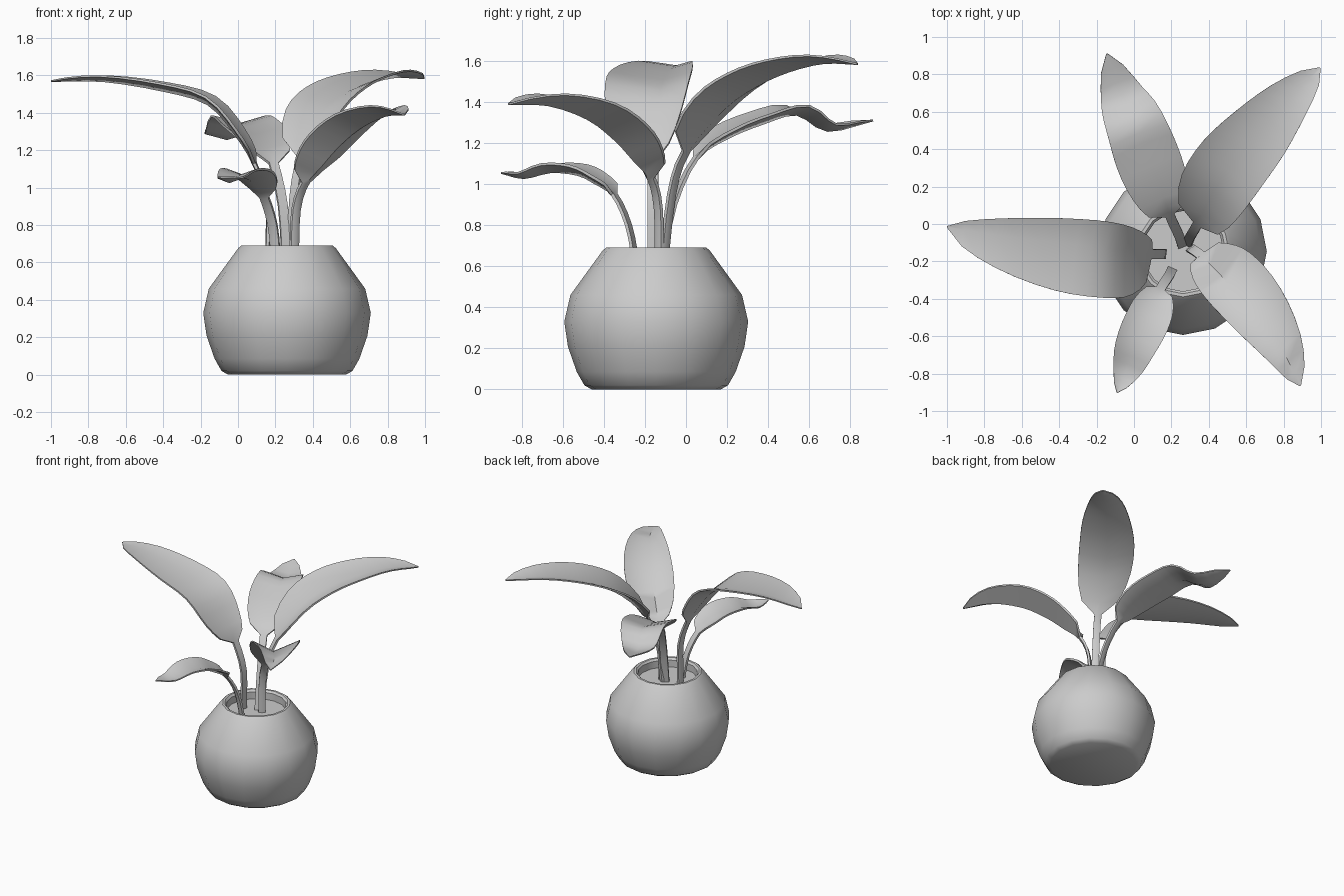
import bpy, bmesh, math
from mathutils import Vector

# Remove the default cube only
default_cube = bpy.data.objects.get("Cube")
if default_cube:
    bpy.data.objects.remove(default_cube, do_unlink=True)

# One plain grey for everything
grey = bpy.data.materials.new("plain_grey")
grey.use_nodes = True
grey_colour = (0.6, 0.6, 0.6, 1)
grey.diffuse_color = grey_colour
grey.node_tree.nodes["Principled BSDF"].inputs["Base Color"].default_value = grey_colour


def finish(bm, name, sharp_angle):
    """Turn a bmesh into a shaded, coloured object."""
    bmesh.ops.recalc_face_normals(bm, faces=bm.faces)
    mesh = bpy.data.meshes.new(name)
    bm.to_mesh(mesh)
    bm.free()
    mesh.materials.append(grey)
    obj = bpy.data.objects.new(name, mesh)
    bpy.context.collection.objects.link(obj)
    bpy.ops.object.select_all(action='DESELECT')
    bpy.context.view_layer.objects.active = obj
    obj.select_set(True)
    bpy.ops.object.shade_smooth_by_angle(angle=math.radians(sharp_angle))
    return obj


def bridge_rings(bm, rings):
    """Join consecutive closed rings with quads and cap both ends."""
    for lower, upper in zip(rings, rings[1:]):
        count = len(lower)
        for i in range(count):
            j = (i + 1) % count
            bm.faces.new((lower[i], lower[j], upper[j], upper[i]))
    bm.faces.new(rings[0])
    bm.faces.new(rings[-1])


def turned(name, centre, profile, sides, sharp_angle):
    """Lathe a (radius, height) profile around a vertical axis."""
    bm = bmesh.new()
    rings = []
    for radius, height in profile:
        ring = []
        for i in range(sides):
            angle = math.tau * i / sides
            ring.append(bm.verts.new((centre[0] + radius * math.cos(angle),
                                      centre[1] + radius * math.sin(angle),
                                      height)))
        rings.append(ring)
    bridge_rings(bm, rings)
    return finish(bm, name, sharp_angle)


def smooth_path(points, steps):
    """Catmull-Rom curve through the given points."""
    pts = [Vector(p) for p in points]
    pts = [pts[0] * 2 - pts[1]] + pts + [pts[-1] * 2 - pts[-2]]
    result = []
    for a, b, c, d in zip(pts, pts[1:], pts[2:], pts[3:]):
        for k in range(steps):
            t = k / steps
            result.append(0.5 * (2 * b + (c - a) * t
                                 + (2 * a - 5 * b + 4 * c - d) * t ** 2
                                 + (3 * b - a - 3 * c + d) * t ** 3))
    result.append(pts[-2])
    return result


def leaf(name, left, right, cup, stem, blade, steps=3):
    """Loft a flattened stem that opens into a cupped, pointed blade.

    left and right are the half widths, cup is how far the rims rise,
    stem and blade are midrib points from the soil to the tip.
    """
    path = smooth_path(stem + blade, steps)
    start = len(stem) * steps
    travelled = [0.0]
    for a, b in zip(path, path[1:]):
        travelled.append(travelled[-1] + (b - a).length)
    blade_length = travelled[-1] - travelled[start]

    # Sideways direction follows the blade's heading
    heading = path[-1] - path[start]
    side = Vector((-heading.y, heading.x, 0)).normalized()

    bm = bmesh.new()
    rings = []
    last = len(path) - 1
    for i, point in enumerate(path):
        tangent = (path[min(i + 1, last)] - path[max(i - 1, 0)]).normalized()
        normal = tangent.cross(side).normalized()
        t = (travelled[i] - travelled[start]) / blade_length
        t = min(max(t, 0.0), 1.0)
        spread = max(math.sin(math.pi * t ** 0.7), 0.0) ** 0.6
        neck = 0.026 if t < 0.5 else 0.004
        rim = normal * (cup * spread)
        thin = normal * (0.004 + 0.004 * (1 - t))
        rib = normal * (0.005 + 0.011 * (1 - t) ** 2)
        left_rim = point + side * max(left * spread, neck) + rim
        right_rim = point - side * max(right * spread, neck) + rim
        section = (left_rim + thin, point + thin, right_rim + thin,
                   right_rim - thin, point - rib, left_rim - thin)
        rings.append([bm.verts.new(p) for p in section])
    bridge_rings(bm, rings)
    return finish(bm, name, 50)


# Round pot with a rolled rim and a hollow neck
pot_centre = (0.262, -0.145)
turned("pot", pot_centre,
       [(0.315, 0), (0.35, 0.02), (0.387, 0.085), (0.43, 0.208),
        (0.448, 0.33), (0.418, 0.46), (0.262, 0.675), (0.245, 0.69),
        (0.228, 0.69), (0.215, 0.675), (0.215, 0.6)], 16, 40)

# Soil inside the neck
turned("soil", pot_centre, [(0.22, 0.6), (0.22, 0.62)], 16, 30)

# Five leaves spreading from the neck
leaf("right_leaf", 0.27, 0.14, 0.04,
     [(0.16, -0.16, 0.6), (0.16, -0.16, 0.92)],
     [(0.09, -0.16, 1.13), (-0.01, -0.15, 1.29), (-0.16, -0.125, 1.45),
      (-0.4, -0.1, 1.52), (-0.72, -0.06, 1.57), (-1, -0.015, 1.57)])

leaf("back_right_leaf", 0.18, 0.165, 0.045,
     [(0.26, -0.12, 0.6), (0.24, -0.06, 0.9)],
     [(0.19, 0.05, 1.13), (0.14, 0.2, 1.23), (0.07, 0.38, 1.3),
      (0.01, 0.54, 1.34), (-0.06, 0.69, 1.26), (-0.145, 0.91, 1.31)])

leaf("back_left_leaf", 0.2, 0.2, 0.06,
     [(0.285, -0.11, 0.6), (0.3, -0.07, 0.95)],
     [(0.34, 0, 1.16), (0.43, 0.18, 1.37), (0.54, 0.34, 1.48),
      (0.68, 0.5, 1.55), (0.83, 0.67, 1.59), (0.995, 0.835, 1.585)])

leaf("front_left_leaf", 0.2, 0.15, 0.08,
     [(0.3, -0.13, 0.6), (0.31, -0.135, 0.88)],
     [(0.36, -0.17, 1.03), (0.44, -0.25, 1.12), (0.53, -0.345, 1.22),
      (0.65, -0.48, 1.32), (0.79, -0.67, 1.385), (0.89, -0.865, 1.39)])

leaf("front_right_leaf", 0.125, 0.115, 0.04,
     [(0.205, -0.24, 0.6), (0.185, -0.28, 0.8)],
     [(0.14, -0.35, 0.95), (0.1, -0.44, 1.01), (0.06, -0.53, 1.05),
      (0, -0.66, 1.06), (-0.045, -0.79, 1.03), (-0.09, -0.9, 1.055)])
